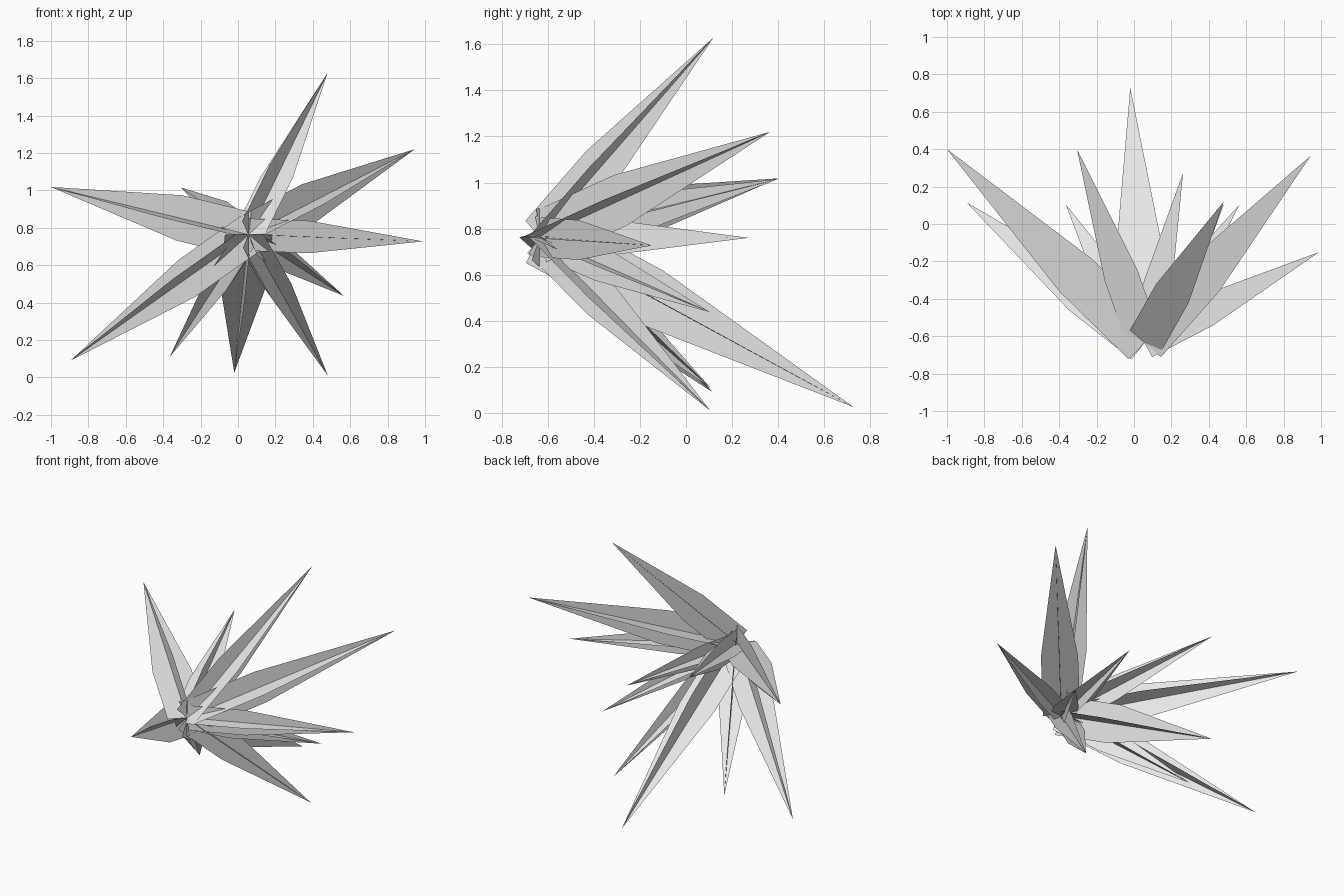
import bpy
from mathutils import Vector

if "Cube" in bpy.data.objects:
    bpy.data.objects.remove(bpy.data.objects["Cube"], do_unlink=True)

grey = bpy.data.materials.new("pale_grey")
grey.use_nodes = True
grey.diffuse_color = (0.8, 0.8, 0.8, 1)
grey.node_tree.nodes["Principled BSDF"].inputs["Base Color"].default_value = (0.8, 0.8, 0.8, 1)

HUB = Vector((0.057, -0.635, 0.763))
SHOULDER = 0.35   # share of the length where a blade starts to taper
HALF_WIDTH = 0.082  # half width of a blade, as a share of its length


def spike(name, tip):
    """Two flat pointed blades crossing along the line from hub to tip."""
    axis = Vector(tip) - HUB
    side = axis.cross(Vector((0, 0, 1))).normalized()
    up = side.cross(axis).normalized()
    verts, faces = [], []
    for across in (side, up):
        w = across * axis.length * HALF_WIDTH
        mid = HUB + axis * SHOULDER
        start = len(verts)
        verts += [HUB - w, HUB + w, mid + w, HUB + axis, mid - w]
        faces.append(range(start, start + 5))
    mesh = bpy.data.meshes.new(name)
    mesh.from_pydata(verts, [], [tuple(f) for f in faces])
    mesh.materials.append(grey)
    bpy.context.collection.objects.link(bpy.data.objects.new(name, mesh))


# Tips of the burst
spikes = {
    "top_spike": (0.48, 0.12, 1.63),
    "upper_left_spike": (0.945, 0.365, 1.22),
    "left_spike": (0.99, -0.15, 0.727),
    "lower_left_spike": (0.565, 0.105, 0.437),
    "bottom_left_spike": (0.48, 0.105, 0.01),
    "rear_bottom_spike": (-0.02, 0.728, 0.025),
    "bottom_right_spike": (-0.365, 0.105, 0.11),
    "lower_right_spike": (-0.895, 0.115, 0.09),
    "right_spike": (-1.0, 0.4, 1.018),
    "upper_right_spike": (-0.305, 0.4, 1.015),
    "rear_spike": (0.262, 0.272, 0.76),
}
for name, tip in spikes.items():
    spike(name, tip)
